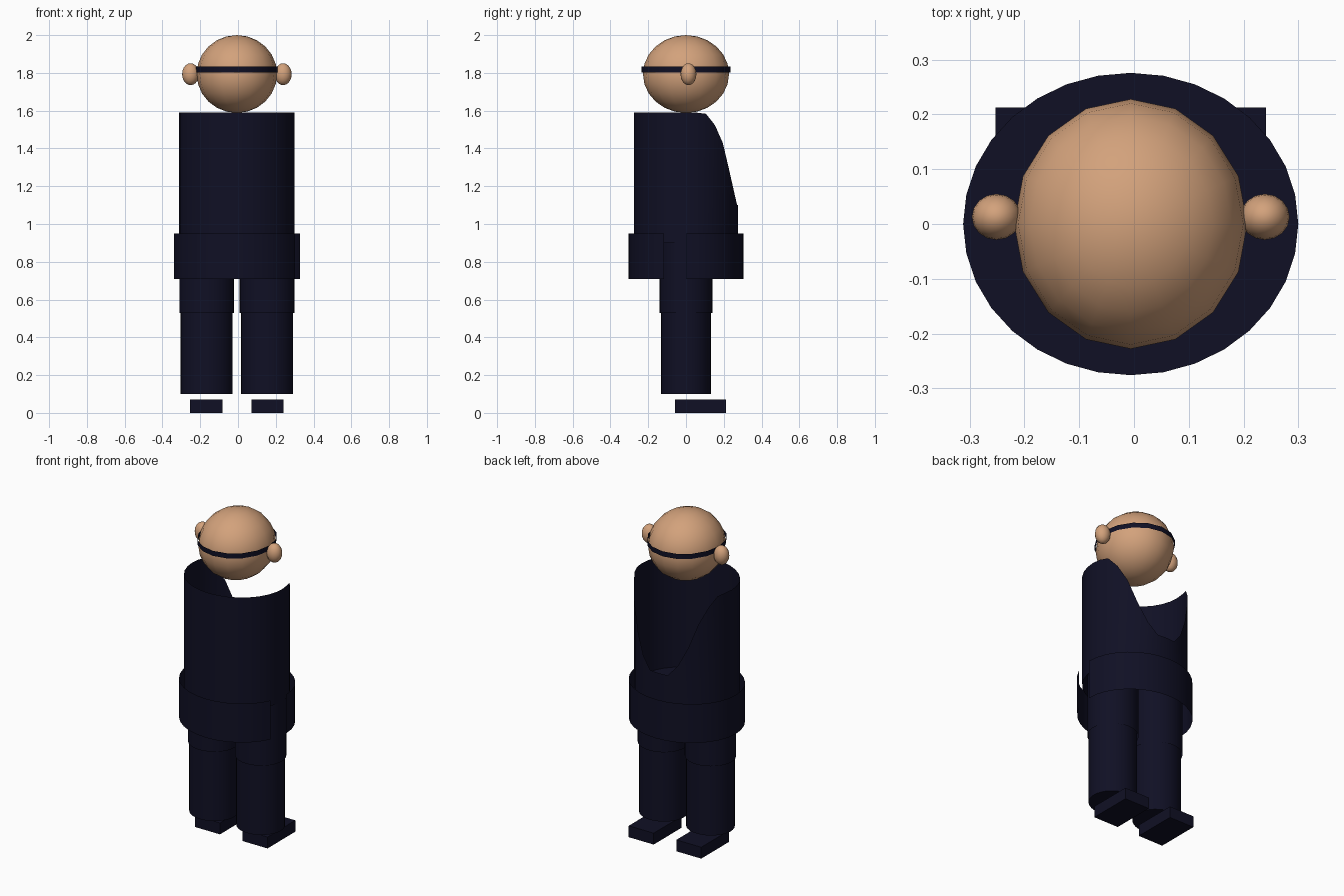
import bpy, bmesh, math

if "Cube" in bpy.data.objects:
    bpy.data.objects.remove(bpy.data.objects["Cube"])

CX = -0.006  # shared centre line


def material(name, rgb):
    m = bpy.data.materials.new(name)
    m.diffuse_color = (*rgb, 1)
    m.use_nodes = True
    m.node_tree.nodes["Principled BSDF"].inputs["Base Color"].default_value = m.diffuse_color
    return m


navy = material("dark navy", (0.005, 0.005, 0.018))
skin = material("warm skin", (0.65, 0.36, 0.20))


def finish(name, bm, mat, smooth=True):
    bmesh.ops.recalc_face_normals(bm, faces=bm.faces[:])
    me = bpy.data.meshes.new(name)
    bm.to_mesh(me)
    bm.free()
    me.materials.append(mat)
    ob = bpy.data.objects.new(name, me)
    bpy.context.collection.objects.link(ob)
    if smooth:
        bpy.context.view_layer.objects.active = ob
        ob.select_set(True)
        bpy.ops.object.shade_smooth_by_angle(angle=math.radians(40))
        ob.select_set(False)
    return ob


def tube(name, cx, rx, ry, z0, top, segs=32, cap=False, mat=navy, skip=None):
    """Open elliptical shell; top(y) gives the rim height, skip(x, y) leaves a slit."""
    bm = bmesh.new()
    ring = [(cx + rx * math.cos(2 * math.pi * i / segs),
             ry * math.sin(2 * math.pi * i / segs)) for i in range(segs)]
    low = [bm.verts.new((x, y, z0)) for x, y in ring]
    high = [bm.verts.new((x, y, top(y))) for x, y in ring]
    for i in range(segs):
        j = (i + 1) % segs
        mx, my = (ring[i][0] + ring[j][0]) / 2, (ring[i][1] + ring[j][1]) / 2
        if not (skip and skip(mx, my)):
            bm.faces.new((low[i], low[j], high[j], high[i]))
    if cap:
        bm.faces.new(low[::-1])
    return finish(name, bm, mat)


def ball(name, loc, radii, segs, rings):
    bm = bmesh.new()
    bmesh.ops.create_uvsphere(bm, u_segments=segs, v_segments=rings, radius=1)
    bmesh.ops.scale(bm, vec=radii, verts=bm.verts)
    bmesh.ops.translate(bm, vec=loc, verts=bm.verts)
    return finish(name, bm, skin)


def jacket_rim(y):
    """Level rim at the front and sides, dropping away at the back."""
    pts = [(-1, 1.59), (0.10, 1.59), (0.15, 1.53), (0.19, 1.45),
           (0.23, 1.28), (0.27, 1.10), (1, 1.09)]
    for (a, za), (b, zb) in zip(pts, pts[1:]):
        if y <= b:
            return za + (zb - za) * (y - a) / (b - a)


# torso shell and the loose hip band around its base, slit on one side
tube("torso", CX, 0.306, 0.276, 0.90, jacket_rim, cap=True)
tube("hip_band", CX, 0.334, 0.304, 0.71, lambda y: 0.95,
     skip=lambda x, y: x > 0 and -0.13 < y < 0)

# legs and feet
for side, s in (("left", -1), ("right", 1)):
    tube(side + "_upper_leg", CX + s * 0.160, 0.145, 0.14, 0.53, lambda y: 0.90)
    tube(side + "_lower_leg", CX + s * 0.160, 0.138, 0.132, 0.10, lambda y: 0.56, cap=True)
    bm = bmesh.new()
    bmesh.ops.create_cube(bm, size=1)
    bmesh.ops.scale(bm, vec=(0.17, 0.27, 0.07), verts=bm.verts)
    bmesh.ops.translate(bm, vec=(CX + s * 0.162, 0.078, 0.035), verts=bm.verts)
    finish(side + "_foot", bm, navy, smooth=False)
    # ear
    ball(side + "_ear", (CX + s * 0.245, 0.013, 1.793), (0.045, 0.042, 0.058), 16, 10)

# head and headband
ball("head", (CX, 0, 1.794), (0.213, 0.228, 0.206), 16, 12)
tube("headband", CX, 0.217, 0.235, 1.803, lambda y: 1.834, segs=16)
